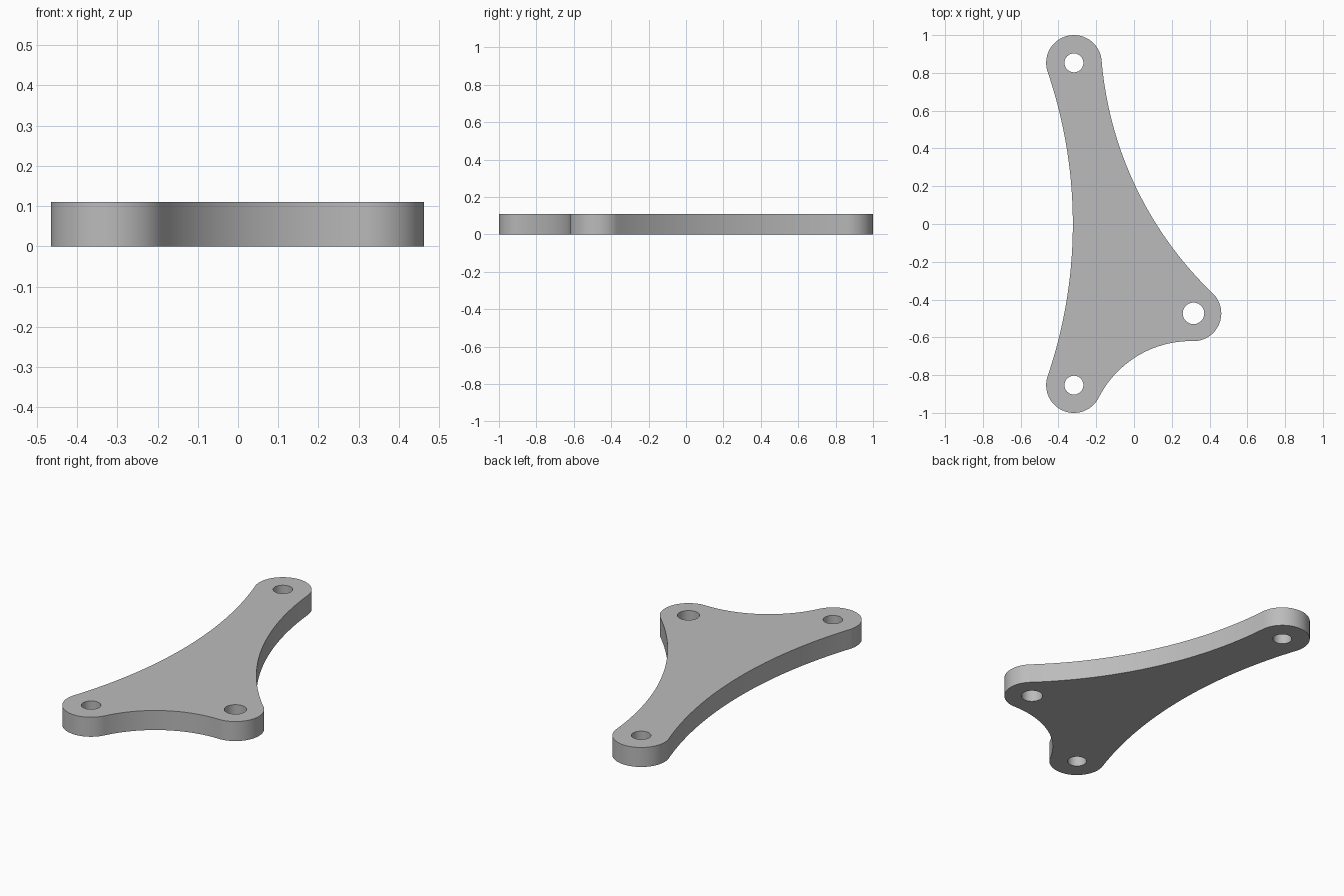
import bpy, bmesh, math
from mathutils import Vector

cube = bpy.data.objects.get("Cube")
if cube:
    bpy.data.objects.remove(cube, do_unlink=True)

THICKNESS = 0.11
BOSS_R = 0.147
# Counterclockwise: boss centre, hole radius, radius of the concave edge to the next boss
BOSSES = [
    (Vector((-0.318, 0.853)), 0.05, 2.5),
    (Vector((-0.318, -0.853)), 0.05, 0.548),
    (Vector((0.315, -0.473)), 0.057, 1.93),
]


def arc(centre, radius, start, sweep, steps):
    """Points along an arc, without its last point."""
    return [centre + radius * Vector((math.cos(start + sweep * i / steps),
                                      math.sin(start + sweep * i / steps)))
            for i in range(steps)]


def angle(v):
    return math.atan2(v.y, v.x)


def edge_centre(a, b, radius):
    """Centre of the concave circle that touches the bosses at a and b."""
    d = b - a
    outward = Vector((d.y, -d.x)).normalized()
    return (a + b) / 2 + outward * math.sqrt((radius + BOSS_R) ** 2 - (d.length / 2) ** 2)


# Outline: rounded bosses joined by tangent concave arcs
count = len(BOSSES)
centres = [edge_centre(BOSSES[i][0], BOSSES[(i + 1) % count][0], BOSSES[i][2])
           for i in range(count)]
outline = []
for i, (boss, hole_r, edge_r) in enumerate(BOSSES):
    following = BOSSES[(i + 1) % count][0]
    start = angle(centres[i - 1] - boss)
    sweep = (angle(centres[i] - boss) - start) % math.tau
    outline += arc(boss, BOSS_R, start, sweep, 40)
    start = angle(boss - centres[i])
    sweep = -((start - angle(following - centres[i])) % math.tau)
    outline += arc(centres[i], edge_r, start, sweep, 48)

loops = [outline] + [arc(b, r, 0, math.tau, 48) for b, r, _ in BOSSES]

# Fill the outline around the holes, then extrude to full thickness
bm = bmesh.new()
for loop in loops:
    verts = [bm.verts.new((p.x, p.y, 0)) for p in loop]
    for i, v in enumerate(verts):
        bm.edges.new((verts[i - 1], v))
bmesh.ops.triangle_fill(bm, edges=bm.edges[:], use_beauty=True, normal=(0, 0, 1))
result = bmesh.ops.extrude_face_region(bm, geom=bm.faces[:])
top = [g for g in result["geom"] if isinstance(g, bmesh.types.BMVert)]
bmesh.ops.translate(bm, verts=top, vec=(0, 0, THICKNESS))
bmesh.ops.recalc_face_normals(bm, faces=bm.faces[:])

mesh = bpy.data.meshes.new("bracket_plate")
bm.to_mesh(mesh)
bm.free()
plate = bpy.data.objects.new("bracket_plate", mesh)
bpy.context.collection.objects.link(plate)

# Plain grey material
grey = bpy.data.materials.new("plain grey")
grey.use_nodes = True
colour = (0.5, 0.5, 0.5, 1)
grey.diffuse_color = colour
grey.node_tree.nodes["Principled BSDF"].inputs["Base Color"].default_value = colour
mesh.materials.append(grey)

# Smooth walls, crisp rims
bpy.ops.object.select_all(action="DESELECT")
plate.select_set(True)
bpy.context.view_layer.objects.active = plate
bpy.ops.object.shade_smooth_by_angle(angle=math.radians(30))
